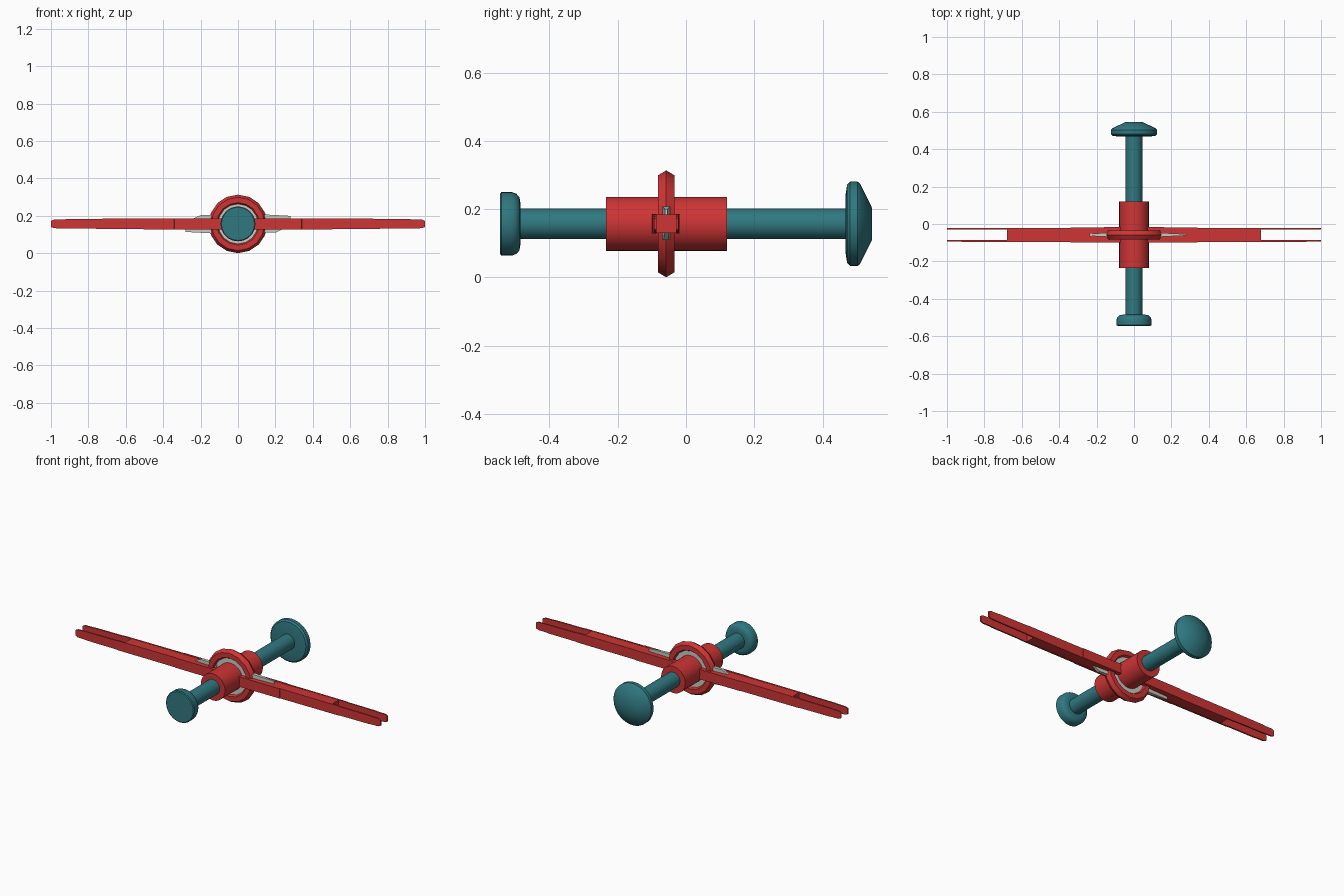
import bpy, bmesh, math

if "Cube" in bpy.data.objects:
    bpy.data.objects.remove(bpy.data.objects["Cube"])

CZ = 0.157      # height of the main axis
RY = -0.058     # y of the ring and arms


def material(name, rgb):
    m = bpy.data.materials.new(name)
    m.diffuse_color = (*rgb, 1)
    m.use_nodes = True
    m.node_tree.nodes["Principled BSDF"].inputs["Base Color"].default_value = m.diffuse_color
    return m


RED = material("red", (0.62, 0.035, 0.035))
TEAL = material("teal", (0.03, 0.19, 0.22))
GREY = material("pale_grey", (0.6, 0.6, 0.56))


def finish(name, bm, mat, angle=35):
    bmesh.ops.recalc_face_normals(bm, faces=bm.faces)
    me = bpy.data.meshes.new(name)
    bm.to_mesh(me)
    bm.free()
    me.materials.append(mat)
    ob = bpy.data.objects.new(name, me)
    bpy.context.collection.objects.link(ob)
    bpy.context.view_layer.objects.active = ob
    bpy.ops.object.select_all(action='DESELECT')
    ob.select_set(True)
    bpy.ops.object.shade_smooth_by_angle(angle=math.radians(angle))
    return ob


def lathe(name, profile, mat, n=32, closed=False):
    """Revolve (y, radius) points around the main axis."""
    bm = bmesh.new()
    rows = []
    for y, r in profile:
        rows.append([bm.verts.new((r * math.cos(2 * math.pi * i / n), y,
                                   CZ + r * math.sin(2 * math.pi * i / n)))
                     for i in range(n)])
    pairs = list(zip(rows, rows[1:]))
    if closed:
        pairs.append((rows[-1], rows[0]))
    else:
        bm.faces.new(rows[0])
        bm.faces.new(rows[-1])
    for a, b in pairs:
        for i in range(n):
            j = (i + 1) % n
            bm.faces.new((a[i], a[j], b[j], b[i]))
    return finish(name, bm, mat)


def loft(name, sections, mat):
    """Box loft along x; each section is (x, y0, y1, half height)."""
    bm = bmesh.new()
    rows = [[bm.verts.new((x, RY + y, CZ + z))
             for y, z in ((y0, -h), (y1, -h), (y1, h), (y0, h))]
            for x, y0, y1, h in sections]
    bm.faces.new(rows[0])
    bm.faces.new(rows[-1])
    for a, b in zip(rows, rows[1:]):
        for i in range(4):
            j = (i + 1) % 4
            bm.faces.new((a[i], a[j], b[j], b[i]))
    return finish(name, bm, mat, 20)


# Plunger shaft with its front cap and rear knob
lathe("plunger_shaft", [(-0.5, 0.045), (0.5, 0.045)], TEAL)
lathe("front_cap", [(-0.545, 0.088), (-0.541, 0.093), (-0.51, 0.093),
                    (-0.497, 0.088), (-0.488, 0.078), (-0.485, 0.06)], TEAL)
lathe("rear_knob", [(0.467, 0.06), (0.468, 0.088), (0.472, 0.115),
                    (0.481, 0.124), (0.502, 0.124), (0.51, 0.118),
                    (0.545, 0.047)], TEAL)

# Collar, ring and inner disc
lathe("collar", [(-0.235, 0.079), (0.12, 0.079)], RED)
tube = [(RY + 0.0275 * math.sin(k * math.pi / 3),
         0.128 + 0.0285 * math.cos(k * math.pi / 3)) for k in range(6)]
ring = lathe("outer_ring", tube, RED, 16, True)
bpy.ops.object.shade_smooth_by_angle(angle=math.radians(65))
lathe("inner_disc", [(RY - 0.012, 0.112), (RY + 0.012, 0.112)], GREY)

# Forked arms and pale wedges, right and left (left is turned half round)
blade = [(0.09, -0.047), (0.2, -0.047), (0.235, -0.03), (0.28, 0.015),
         (0.28, 0.043), (0.13, 0.051), (0.09, 0.051)]
for side, s in (("right", 1), ("left", -1)):
    loft(side + "_arm_core", [(s * 0.05, -0.033, 0.033, 0.027),
                              (s * 0.68, -0.033, 0.033, 0.027)], RED)
    for edge, e in (("front", -1), ("back", 1)):
        steps = [(0.05, 0.041, 0.029), (0.34, 0.040, 0.029),
                 (0.341, 0.037, 0.029), (0.72, 0.037, 0.028),
                 (0.74, 0.037, 0.026), (0.92, 0.037, 0.025),
                 (0.93, 0.036, 0.024), (0.985, 0.036, 0.023),
                 (1.0, 0.036, 0.016)]
        loft(f"{side}_{edge}_prong",
             [(s * x, e * 0.028, e * y, h) for x, y, h in steps], RED)
    bm = bmesh.new()
    rows = []
    for e in (-1, 1):
        rows.append([bm.verts.new((s * x, RY + e * (0.013 - 0.009 * (x - 0.09) / 0.19),
                                   CZ + s * z)) for x, z in blade])
        bm.faces.new(rows[-1])
    n = len(blade)
    for i in range(n):
        j = (i + 1) % n
        bm.faces.new((rows[0][i], rows[0][j], rows[1][j], rows[1][i]))
    finish(side + "_wedge", bm, GREY, 20)
